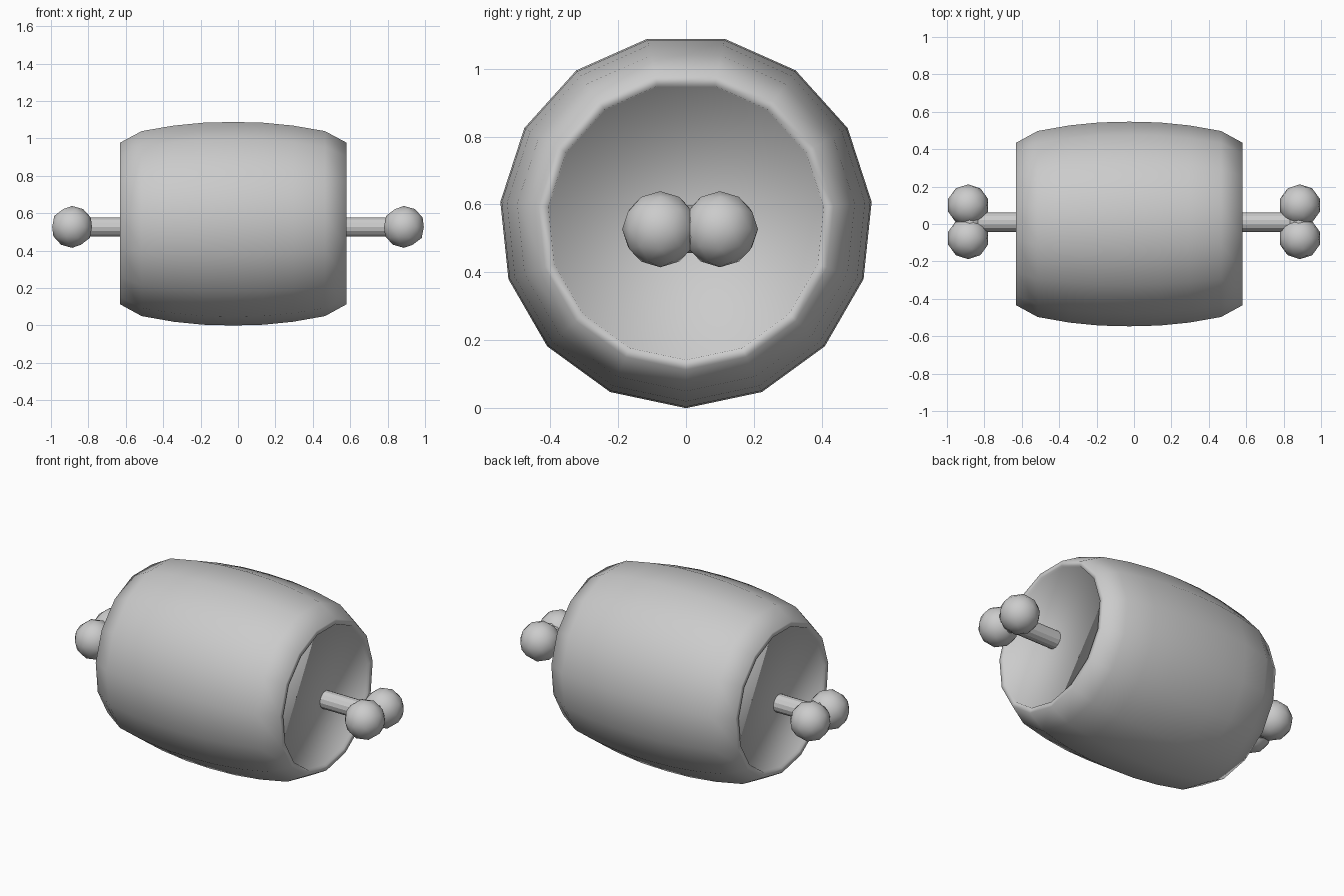
import bpy, bmesh, math
from mathutils import Matrix

if "Cube" in bpy.data.objects:
    bpy.data.objects.remove(bpy.data.objects["Cube"], do_unlink=True)

grey = bpy.data.materials.new("plain grey")
grey.use_nodes = True
grey.diffuse_color = (0.6, 0.6, 0.6, 1)
grey.node_tree.nodes["Principled BSDF"].inputs["Base Color"].default_value = (0.6, 0.6, 0.6, 1)


def finish(name, bm, smooth=True):
    bmesh.ops.recalc_face_normals(bm, faces=bm.faces)
    mesh = bpy.data.meshes.new(name)
    bm.to_mesh(mesh)
    bm.free()
    mesh.materials.append(grey)
    for p in mesh.polygons:
        p.use_smooth = smooth
    obj = bpy.data.objects.new(name, mesh)
    bpy.context.collection.objects.link(obj)
    return obj


# Barrel-shaped meat: 15-sided rings along x, with a narrow lip around each flat end
SIDES = 15
half = [(0.592, 0.405), (0.605, 0.408), (0.605, 0.437), (0.49, 0.5), (0.32, 0.53), (0.16, 0.546)]
profile = [(-x, r) for x, r in half] + [(0, 0.55)] + half[::-1]
bm = bmesh.new()
rings = []
for x, r in profile:
    ring = []
    for k in range(SIDES):
        a = math.tau * k / SIDES
        ring.append(bm.verts.new((x - 0.025, r * math.sin(a), 0.55 - r * math.cos(a))))
    rings.append(ring)
for a, b in zip(rings, rings[1:]):
    for k in range(SIDES):
        n = (k + 1) % SIDES
        bm.faces.new((a[k], a[n], b[n], b[k]))
bm.faces.new(rings[0])
bm.faces.new(rings[-1])
finish("meat_barrel", bm)

# Bone shaft running through the meat
bm = bmesh.new()
bmesh.ops.create_cone(bm, cap_ends=True, segments=14, radius1=0.052, radius2=0.052, depth=1.74,
                      matrix=Matrix.Translation((0, 0.01, 0.527)) @ Matrix.Rotation(math.pi / 2, 4, 'Y'))
finish("bone_shaft", bm, False)

# Two knuckles and a short bridge at each end of the bone
for side, label in ((1, "left"), (-1, "right")):
    for y, place in ((0.1, "back"), (-0.076, "front")):
        bm = bmesh.new()
        bmesh.ops.create_icosphere(bm, subdivisions=2, radius=0.112,
                                   matrix=Matrix.Translation((side * 0.887, y, 0.527)))
        finish(f"{label}_{place}_knuckle", bm)
    bm = bmesh.new()
    bmesh.ops.create_cone(bm, cap_ends=True, segments=10, radius1=0.07, radius2=0.07, depth=0.1,
                          matrix=Matrix.Translation((side * 0.88, 0.01, 0.527)) @ Matrix.Rotation(math.pi / 2, 4, 'X'))
    finish(f"{label}_knuckle_bridge", bm)
